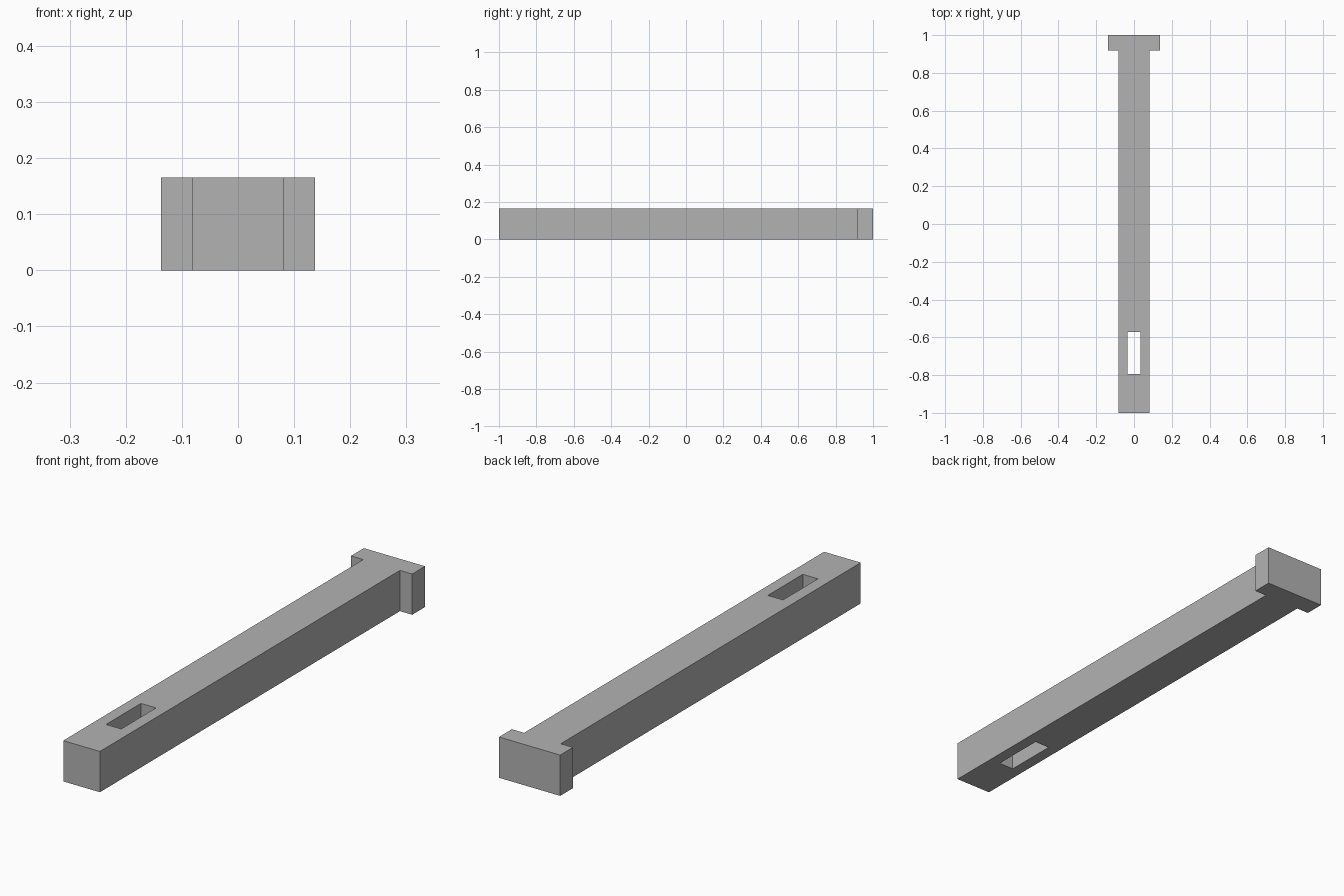
import bpy
import bmesh

default = bpy.data.objects.get("Cube")
if default:
    bpy.data.objects.remove(default, do_unlink=True)

HEIGHT = 0.165
HEAD_X, SHAFT_X, SLOT_X = 0.137, 0.082, 0.034
HEAD_Y = 0.918
SLOT_FRONT, SLOT_BACK = -0.795, -0.572

grey = bpy.data.materials.new("plain grey")
grey.use_nodes = True
grey.diffuse_color = (0.45, 0.45, 0.45, 1)
grey.node_tree.nodes["Principled BSDF"].inputs["Base Color"].default_value = grey.diffuse_color


def extrude_outline(name, half, bottom, top):
    """Mirror a half outline across x = 0 and extrude it upwards."""
    outline = half + [(-x, y) for x, y in reversed(half)]
    bm = bmesh.new()
    face = bm.faces.new([bm.verts.new((x, y, bottom)) for x, y in outline])
    ext = bmesh.ops.extrude_face_region(bm, geom=[face])
    moved = [v for v in ext["geom"] if isinstance(v, bmesh.types.BMVert)]
    bmesh.ops.translate(bm, verts=moved, vec=(0, 0, top - bottom))
    bmesh.ops.recalc_face_normals(bm, faces=bm.faces)
    mesh = bpy.data.meshes.new(name)
    bm.to_mesh(mesh)
    bm.free()
    mesh.materials.append(grey)
    obj = bpy.data.objects.new(name, mesh)
    bpy.context.collection.objects.link(obj)
    return obj


# Square shaft with a wider head at the back
pin = extrude_outline(
    "slotted_pin",
    [(SHAFT_X, -1), (SHAFT_X, HEAD_Y), (HEAD_X, HEAD_Y), (HEAD_X, 1)],
    0, HEIGHT)

# Slot cut right through the shaft near the front
cutter = extrude_outline(
    "slot_cutter", [(SLOT_X, SLOT_FRONT), (SLOT_X, SLOT_BACK)], -0.1, HEIGHT + 0.1)
cutter.hide_render = True

cut = pin.modifiers.new("slot", 'BOOLEAN')
cut.operation = 'DIFFERENCE'
cut.solver = 'EXACT'
cut.object = cutter
bpy.context.view_layer.objects.active = pin
bpy.ops.object.modifier_apply(modifier=cut.name)
bpy.data.objects.remove(cutter, do_unlink=True)
